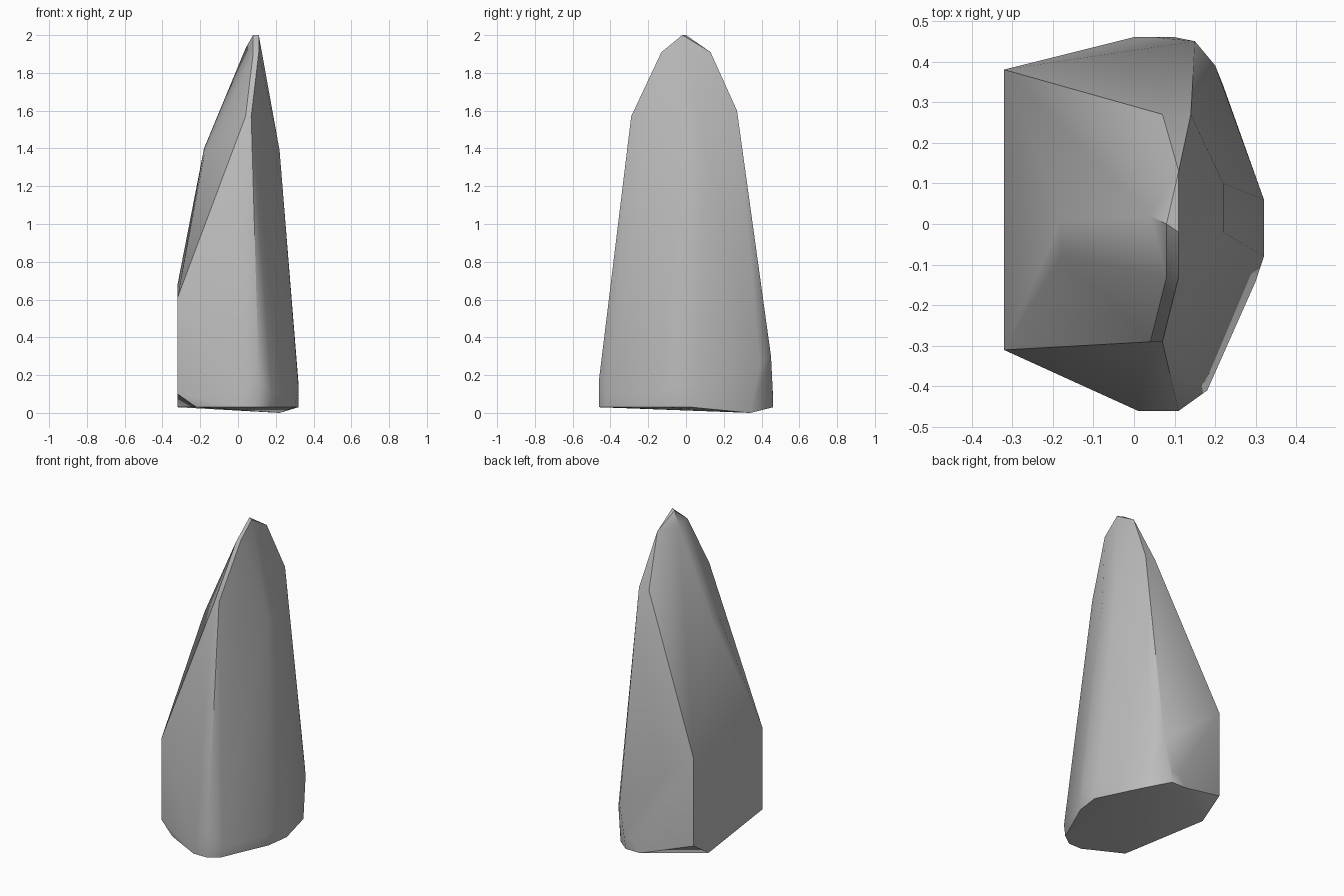
import bpy
import bmesh
import math

default_cube = bpy.data.objects.get("Cube")
if default_cube:
    bpy.data.objects.remove(default_cube, do_unlink=True)


def make_material(name, colour):
    material = bpy.data.materials.new(name)
    material.use_nodes = True
    material.diffuse_color = colour
    shader = material.node_tree.nodes["Principled BSDF"]
    shader.inputs["Base Color"].default_value = colour
    return material


def hull_object(name, corners, material, sharp_angle):
    """Wrap a tight faceted skin around the corner points."""
    bm = bmesh.new()
    for corner in corners:
        bm.verts.new(corner)
    result = bmesh.ops.convex_hull(bm, input=bm.verts[:])
    unused = set(result["geom_interior"]) | set(result["geom_unused"])
    loose = [item for item in unused if isinstance(item, bmesh.types.BMVert)]
    bmesh.ops.delete(bm, geom=loose, context="VERTS")
    bmesh.ops.dissolve_limit(bm, angle_limit=math.radians(1),
                             verts=bm.verts[:], edges=bm.edges[:])
    bmesh.ops.recalc_face_normals(bm, faces=bm.faces[:])
    mesh = bpy.data.meshes.new(name)
    bm.to_mesh(mesh)
    bm.free()
    mesh.materials.append(material)
    rock = bpy.data.objects.new(name, mesh)
    bpy.context.collection.objects.link(rock)
    bpy.ops.object.select_all(action="DESELECT")
    rock.select_set(True)
    bpy.context.view_layer.objects.active = rock
    bpy.ops.object.shade_smooth_by_angle(angle=sharp_angle)
    return rock


# Blunt summit and the shoulders below it
summit = [(.11, -.02, 2), (.08, 0, 2), (.04, .02, 1.93),
          (.11, .13, 1.91), (.11, -.13, 1.91), (.08, -.13, 1.9)]
shoulders = [(.07, .27, 1.6), (.14, .27, 1.6), (.04, -.29, 1.57),
             (.07, -.29, 1.57), (-.18, .01, 1.4), (-.18, -.08, 1.36),
             (.22, .1, 1.39), (.22, -.02, 1.39)]

# Flat cleft side
cleft = [(-.32, .38, .68), (-.32, -.31, .61), (-.32, .38, .13),
         (-.32, -.31, .1), (-.32, .23, .03)]

# Widest belt near the ground
belt = [(.05, .46, .1), (.1, .46, .1), (.15, .45, .3), (.2, .39, .25),
        (.32, .06, .16), (.32, -.08, .14), (.3, -.14, .1),
        (.18, -.41, .1), (.11, -.46, .18), (.01, -.46, .1)]

# Slightly tilted underside
underside = [(.22, .34, 0), (.1, .46, .03), (0, .46, .03), (.32, .03, .03),
             (.3, -.12, .03), (.17, -.41, .03), (.1, -.46, .03),
             (.01, -.46, .03), (-.22, -.34, .03)]

stone = make_material("grey stone", (.5, .5, .5, 1))
hull_object("standing_rock", summit + shoulders + cleft + belt + underside,
            stone, math.radians(35))
